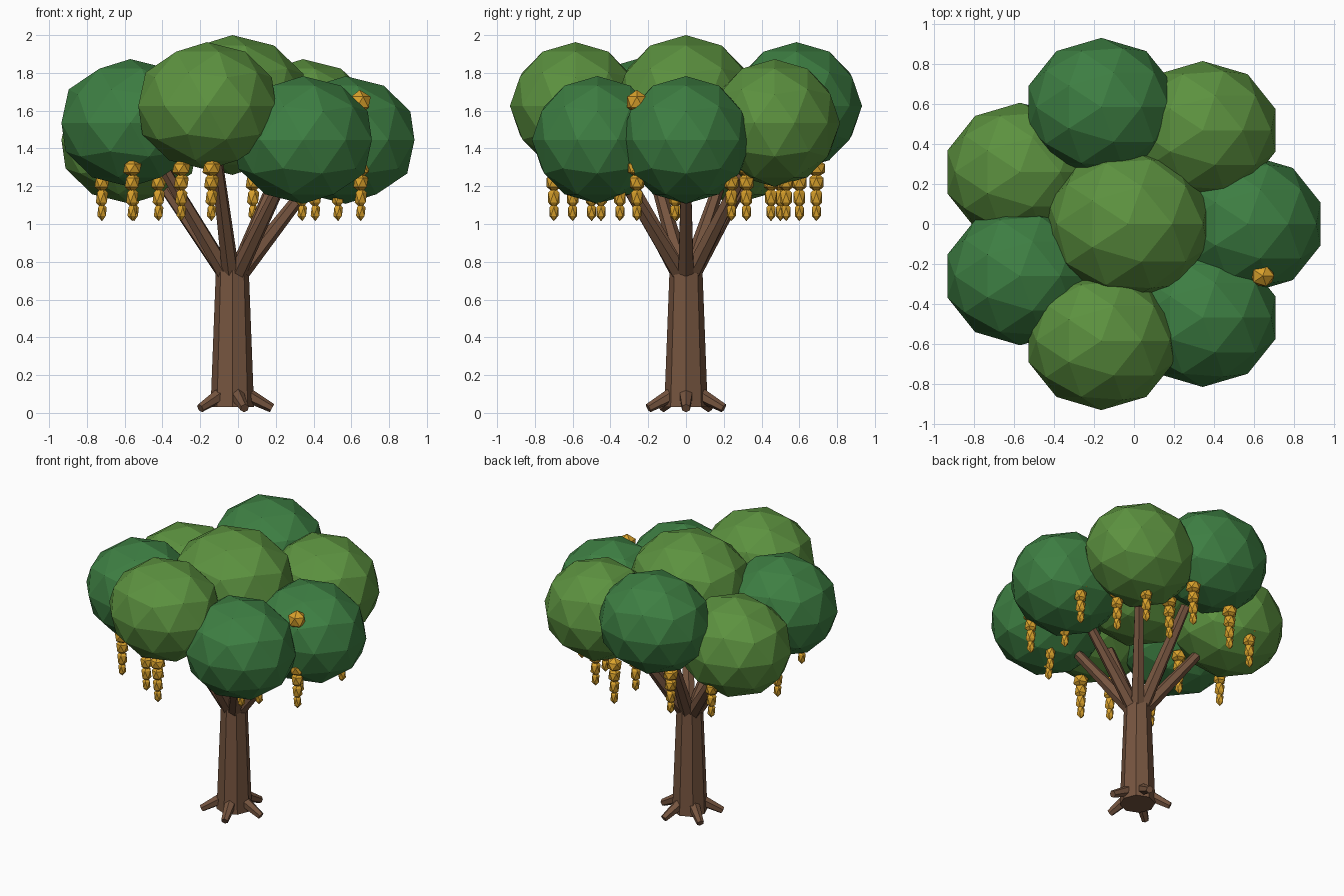
import bpy, bmesh, math
from mathutils import Vector, Matrix

if "Cube" in bpy.data.objects:
    bpy.data.objects.remove(bpy.data.objects["Cube"])

CX = -0.03  # trunk axis offset


def material(name, rgb):
    m = bpy.data.materials.new(name)
    m.diffuse_color = (*rgb, 1)
    m.use_nodes = True
    m.node_tree.nodes["Principled BSDF"].inputs["Base Color"].default_value = m.diffuse_color
    return m


BARK = material("bark", (0.18, 0.09, 0.05))
LIGHT = material("light_leaf", (0.107, 0.285, 0.05))
DARK = material("dark_leaf", (0.047, 0.21, 0.055))
GOLD = material("blossom_gold", (0.70, 0.36, 0.025))


def finish(bm, name, mat):
    me = bpy.data.meshes.new(name)
    bm.to_mesh(me)
    bm.free()
    me.materials.append(mat)
    ob = bpy.data.objects.new(name, me)
    bpy.context.collection.objects.link(ob)
    return ob


def limb(name, a, b, ra, rb, sides):
    """Tapered prism from point a to point b."""
    a, b = Vector(a), Vector(b)
    d = b - a
    rot = d.to_track_quat('Z', 'Y').to_matrix().to_4x4()
    bm = bmesh.new()
    bmesh.ops.create_cone(bm, cap_ends=True, segments=sides, radius1=ra, radius2=rb,
                          depth=d.length, matrix=Matrix.Translation((a + b) / 2) @ rot)
    return finish(bm, name, BARK)


def ball(bm, loc, size, sub):
    bmesh.ops.create_icosphere(bm, subdivisions=sub, radius=1,
                               matrix=Matrix.Translation(loc) @ Matrix.Diagonal((*size, 1)))


def foliage(name, loc, size, mat):
    bm = bmesh.new()
    ball(bm, loc, size, 2)
    finish(bm, name, mat)


def polar(r, a, z):
    return (CX + r * math.cos(a), r * math.sin(a), z)


# trunk
limb("trunk", (CX, 0, 0.03), (CX, 0, 0.76), 0.115, 0.087, 8)

# five surface roots
for i in range(5):
    a = math.tau * i / 5
    limb(f"root_{i}", polar(0.07, a, 0.1), polar(0.21, a, 0.025), 0.04, 0.024, 6)

# crown: one centre puff, seven outer puffs, each with its branch
foliage("crown_centre", (CX, 0, 1.63), (0.42, 0.378, 0.37), LIGHT)
for i in range(7):
    a = math.tau * i / 7
    z = 1.445 + 0.09 * (i % 3)
    foliage(f"crown_puff_{i}", polar(0.6, a, z), (0.383, 0.347, 0.338), LIGHT if i % 2 else DARK)
    limb(f"branch_{i}", polar(0.02, a, 0.71), polar(0.39, a, z - 0.26), 0.048, 0.032, 6)

# hanging blossom chains: gems shrink and lengthen downwards
SPOTS = [(.65, -.26), (.34, -.45), (-.14, -.70), (.53, -.06), (.65, .24), (.41, .32),
         (.34, .53), (.08, .45), (.08, .69), (-.30, .60), (-.55, .50), (-.72, 0),
         (-.42, -.05), (-.56, -.50), (-.30, -.60), (.41, -.35)]
GEMS = [(1.295, .054, .05), (1.22, .044, .055), (1.14, .036, .058), (1.065, .028, .05)]
for i, (x, y) in enumerate(SPOTS):
    bm = bmesh.new()
    for z, r, h in GEMS:
        ball(bm, (x, y, z), (r, r, h), 1)
    finish(bm, f"blossom_chain_{i}", GOLD)

# blossoms peeking out between the puffs
for i, (x, y, z) in enumerate([(.645, -.26, 1.645), (.58, .28, 1.54)]):
    bm = bmesh.new()
    ball(bm, (x, y, z), (.064, .06, .065), 1)
    finish(bm, f"crown_blossom_{i}", GOLD)
